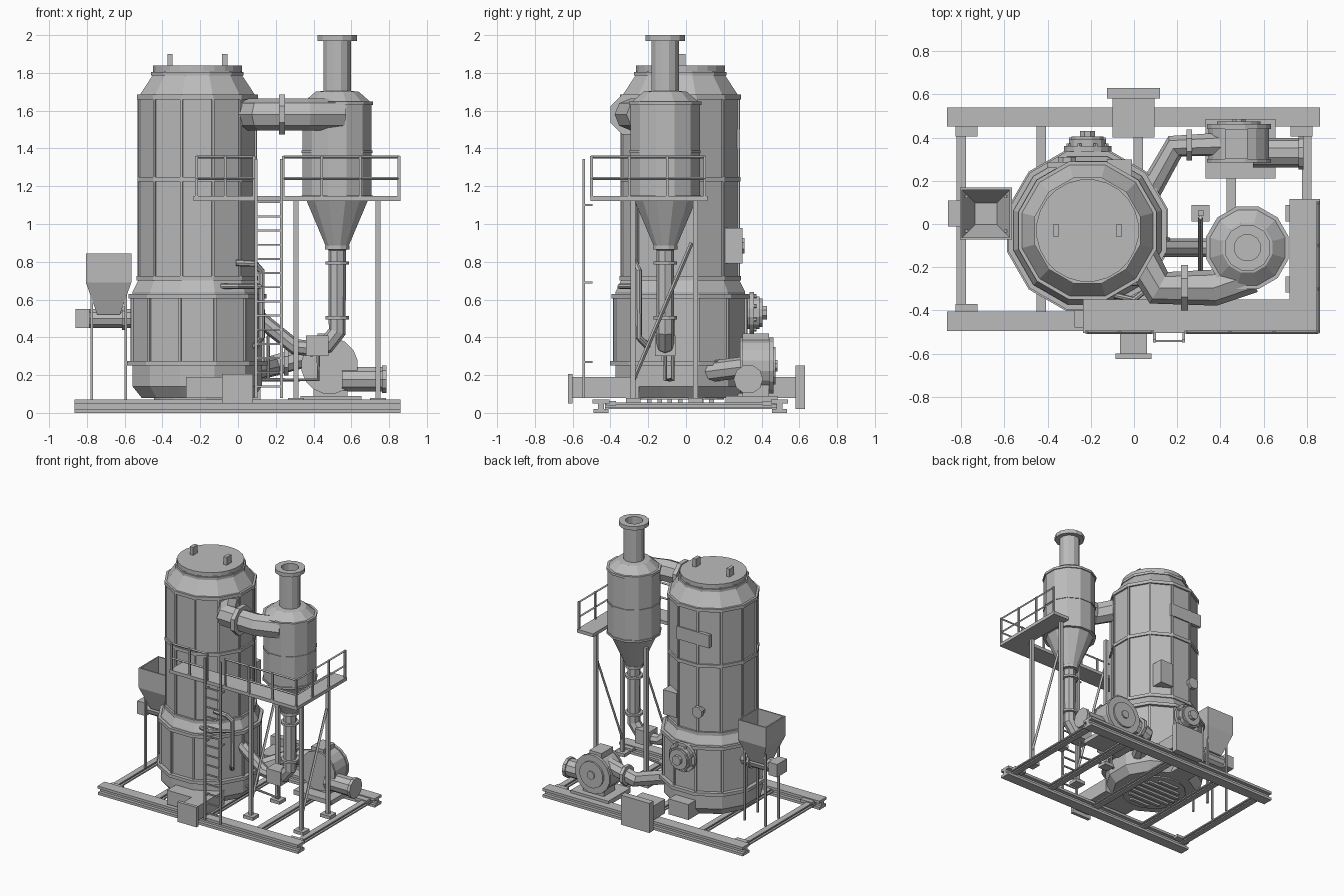
import bpy, bmesh, math
from mathutils import Vector, Matrix

if "Cube" in bpy.data.objects:
    bpy.data.objects.remove(bpy.data.objects["Cube"])

steel = bpy.data.materials.new("grey_steel")
steel.diffuse_color = (0.5, 0.5, 0.5, 1)
steel.use_nodes = True
steel.node_tree.nodes["Principled BSDF"].inputs["Base Color"].default_value = steel.diffuse_color


def add_mesh(name, bm, matrix=None):
    bmesh.ops.recalc_face_normals(bm, faces=bm.faces)
    me = bpy.data.meshes.new(name)
    bm.to_mesh(me)
    bm.free()
    me.materials.append(steel)
    ob = bpy.data.objects.new(name, me)
    bpy.context.collection.objects.link(ob)
    if matrix:
        ob.matrix_world = matrix
    return ob


def box(name, x0, x1, y0, y1, z0, z1, matrix=None):
    bm = bmesh.new()
    bmesh.ops.create_cube(bm, size=1)
    for v in bm.verts:
        v.co = ((x0 + x1) / 2 + v.co.x * (x1 - x0), (y0 + y1) / 2 + v.co.y * (y1 - y0),
                (z0 + z1) / 2 + v.co.z * (z1 - z0))
    return add_mesh(name, bm, matrix)


def lathe(name, centre, profile, n=12, axis="Z"):
    """Turned body; profile is (half width across flats, height along axis)."""
    bm = bmesh.new()
    rings = []
    for r, h in profile:
        k = r / math.cos(math.pi / n)
        rings.append([bm.verts.new((k * math.cos((i + .5) * math.tau / n),
                                    k * math.sin((i + .5) * math.tau / n), h)) for i in range(n)])
    for a, b in zip(rings, rings[1:]):
        for i in range(n):
            j = (i + 1) % n
            bm.faces.new((a[i], a[j], b[j], b[i]))
    bm.faces.new(rings[0])
    bm.faces.new(rings[-1])
    rot = {"Z": Matrix(), "X": Matrix.Rotation(math.pi / 2, 4, "Y"),
           "Y": Matrix.Rotation(-math.pi / 2, 4, "X")}[axis]
    return add_mesh(name, bm, Matrix.Translation(centre) @ rot)


def disc(name, centre, r, h0, h1, n=12, axis="Z"):
    return lathe(name, centre, [(r, h0), (r, h1)], n, axis)


def pipe(name, pts, r, res=2):
    """Flat-sided tube along a path."""
    cu = bpy.data.curves.new(name, "CURVE")
    cu.dimensions = "3D"
    cu.bevel_depth = r
    cu.bevel_resolution = res
    cu.use_fill_caps = True
    sp = cu.splines.new("POLY")
    sp.points.add(len(pts) - 1)
    for p, c in zip(sp.points, pts):
        p.co = (*c, 1)
    sp.use_smooth = False
    cu.materials.append(steel)
    ob = bpy.data.objects.new(name, cu)
    bpy.context.collection.objects.link(ob)
    return ob


# --- skid frame: two I-beams, cross beams, corner gussets
for y in (-.45, .495):
    for z0, z1, w in ((0, .02, .04), (.02, .05, .015), (.05, .07, .044)):
        box("skid_rail", -.865, .86, y - w, y + w, z0, z1)
for x in (-.80, -.43, .02, .45, .80):
    box("skid_cross_top", x - .022, x + .022, -.43, .48, .045, .055)
    box("skid_cross_web", x - .007, x + .007, -.43, .48, .03, .045)
    box("skid_cross_bottom", x - .022, x + .022, -.43, .48, .02, .03)
for x in (-.775, .775):
    for y in (-.395, .43):
        box("corner_gusset", x - .05, x + .05, y - .025, y + .025, .04, .062)

# --- main vessel
VX, VY = -.215, -.03
V = (VX, VY, 0)
lathe("vessel_shell", V, [(.295, .08), (.343, .14), (.343, .62), (.343, .64), (.307, .715), (.307, 1.68),
                          (.235, 1.79), (.235, 1.81)])
for z0, z1, r in ((.25, .275, .372), (.605, .63, .365), (.70, .725, .322), (1.225, 1.25, .318),
                  (1.66, 1.685, .32), (1.785, 1.805, .245)):
    disc("vessel_band", V, r, z0, z1)
disc("vessel_lid", V, .236, 1.81, 1.838, 24)
for i in range(12):
    rot = Matrix.Translation(V) @ Matrix.Rotation((i + .5) * math.tau / 12, 4, "Z")
    box("upper_rib", .305, .326, -.007, .007, .72, 1.665, rot)
    box("lower_rib", .345, .366, -.007, .007, .27, .61, rot)
for x in (-.36, -.07):
    box("lifting_lug", x - .014, x + .014, VY - .028, VY + .028, 1.83, 1.90)
disc("grate_ring", V, .23, .07, .081, 16)
for i in range(-3, 4):
    w = .19 - .012 * i * i
    box("grate_bar", VX - w, VX + w, VY + i * .055 - .012, VY + i * .055 + .012, .055, .072)

# --- burner and fittings on the rear of the vessel
B = (VX, 0, .53)
disc("burner_neck", B, .085, .25, .39, 12, "Y")
disc("burner_flange", B, .11, .335, .36, 16, "Y")
disc("burner_cover", B, .075, .39, .405, 12, "Y")
disc("burner_hub", B, .035, .405, .43, 8, "Y")
for i in range(8):
    a = (i + .5) * math.tau / 8
    disc("burner_bolt", (VX + .095 * math.cos(a), 0, .53 + .095 * math.sin(a)), .009, .36, .373, 6, "Y")
box("ash_door", -.30, -.13, .25, .40, .08, .20)
box("rear_plate", -.40, -.12, .26, .287, 1.40, 1.50)
box("instrument_box", -.125, -.01, .2, .298, .79, .98)
disc("sight_port_neck", (-.31, 0, .885), .03, .2, .30, 8, "Y")
disc("sight_port_rim", (-.31, 0, .885), .042, .285, .31, 8, "Y")

# --- ports through the skid, front and rear
box("front_channel", -.275, .06, -.48, -.25, .08, .19)
box("front_port", -.065, .06, -.61, -.35, .08, .19)
box("front_port_flange", -.085, .08, -.625, -.60, .05, .205)
box("rear_port", -.10, .095, .40, .59, .08, .19)
box("rear_port_flange", -.125, .12, .58, .63, .02, .25)

# --- feed hopper, screw feeder and legs
HX, HY = -.685, .048
lathe("hopper", (HX, HY, 0), [(.06, .52), (.12, .69), (.12, .845), (.11, .845), (.11, .69), (.05, .56)], 4)
disc("feeder_tube", (0, HY, .50), .05, -.80, -.5, 10, "X")
disc("feeder_flange", (0, HY, .50), .062, -.615, -.595, 10, "X")
box("feeder_drive", -.86, -.785, HY - .06, HY + .06, .45, .55)
for x in (-.775, -.595):
    for y in (HY - .08, HY + .08):
        box("hopper_leg", x - .007, x + .007, y - .007, y + .007, .055, .69)

# --- cyclone separator
CX, CY = .525, -.11
C = (CX, CY, 0)
lathe("cyclone_body", C, [(.045, .86), (.055, .87), (.165, 1.13), (.183, 1.15), (.183, 1.64), (.115, 1.70),
                          (.072, 1.705), (.072, 1.97), (.105, 1.97), (.105, 2.0), (.06, 2.0), (.06, 1.72)])
for z0, z1, r in ((1.135, 1.15, .19), (1.63, 1.648, .191), (1.375, 1.388, .188), (.865, .885, .065),
                  (.785, .802, .063), (.495, .512, .063)):
    disc("cyclone_band", C, r, z0, z1)
pipe("cyclone_leg", [(CX, CY, .87), (CX, CY, .43), (.47, CY, .36), (.42, CY, .35)], .047)
box("airlock_valve", .36, .48, CY - .055, CY + .055, .30, .41)
pipe("char_return", [(.40, CY, .34), (.30, CY, .35), (.05, CY, .55)], .042)
pipe("drain_tube", [(.425, CY, .31), (.425, CY, .175), (.2, CY + .03, .175), (.08, CY + .03, .175)], .009)

# --- gas duct from vessel to cyclone
pipe("gas_duct", [(.0, -.10, 1.58), (.115, -.295, 1.58), (.37, -.295, 1.58), (.545, -.235, 1.58)], .084)
disc("gas_duct_flange", (0, -.295, 1.58), .105, .217, .25, 8, "X")

# --- blower, motor and air duct
BL = (.485, 0, .25)
disc("blower_casing", BL, .14, .29, .455, 16, "Y")
disc("blower_back_rim", BL, .148, .44, .462, 16, "Y")
disc("blower_front_rim", BL, .148, .285, .30, 16, "Y")
disc("blower_cover", BL, .10, .455, .475, 16, "Y")
disc("blower_hub", BL, .03, .47, .485, 8, "Y")
box("blower_outlet", .42, .525, .30, .44, .33, .42)
box("blower_base", .33, .655, .21, .485, .055, .09)
box("blower_pedestal", .40, .58, .30, .44, .08, .2)
disc("blower_motor", (0, .33, .178), .065, .55, .775, 10, "X")
disc("motor_flange", (0, .33, .178), .074, .762, .785, 10, "X")
pipe("air_duct", [(.02, .06, .21), (.19, .36, .25), (.44, .37, .32)], .056)
disc("air_duct_flange", (0, .365, .27), .072, .243, .268, 8, "X")

# --- support columns and braces
for x in (.308, .742):
    for y in (-.28, .05):
        box("column", x - .013, x + .013, y - .013, y + .013, .08, 1.13)
        box("column_foot", x - .042, x + .042, y - .038, y + .038, .055, .08)
    pipe("column_brace", [(x, -.28, .17), (x, .03, .9)], .011, 0)

# --- platform with railings
box("platform_front", -.235, .86, -.505, -.35, 1.122, 1.148)
box("platform_side", .72, .86, -.35, .115, 1.122, 1.148)


def rail_run(a, b, count):
    a, b = Vector(a), Vector(b)
    for z in (1.24, 1.355):
        pipe("hand_rail", [(a.x, a.y, z), (b.x, b.y, z)], .008, 0)
    for i in range(count):
        p = a.lerp(b, i / (count - 1))
        box("rail_post", p.x - .007, p.x + .007, p.y - .007, p.y + .007, 1.14, 1.36)


rail_run((-.22, -.5), (.085, -.5), 3)
rail_run((.24, -.5), (.852, -.5), 4)
rail_run((.852, -.5), (.852, .1), 4)

# --- ladder
for x in (.095, .23):
    box("ladder_stile", x - .007, x + .007, -.549, -.535, .08, 1.345)
    for z in (.27, .69, 1.10):
        box("ladder_bracket", x - .006, x + .006, -.542, -.495, z - .006, z + .006)
for i in range(14):
    z = .14 + i * .075
    box("ladder_rung", .095, .23, -.547, -.537, z - .005, z + .005)

# --- small service pipes on the vessel front
pipe("service_pipe", [(-.01, -.27, .795), (.09, -.27, .79), (.125, -.25, .75), (.125, -.25, .40),
                      (.09, -.2, .35)], .018)
pipe("service_branch", [(-.09, -.33, .67), (.0, -.35, .67), (.125, -.25, .67)], .014)
pipe("gauge_pipe", [(.11, -.07, .5), (.16, -.07, .48), (.16, -.07, .17)], .009)
